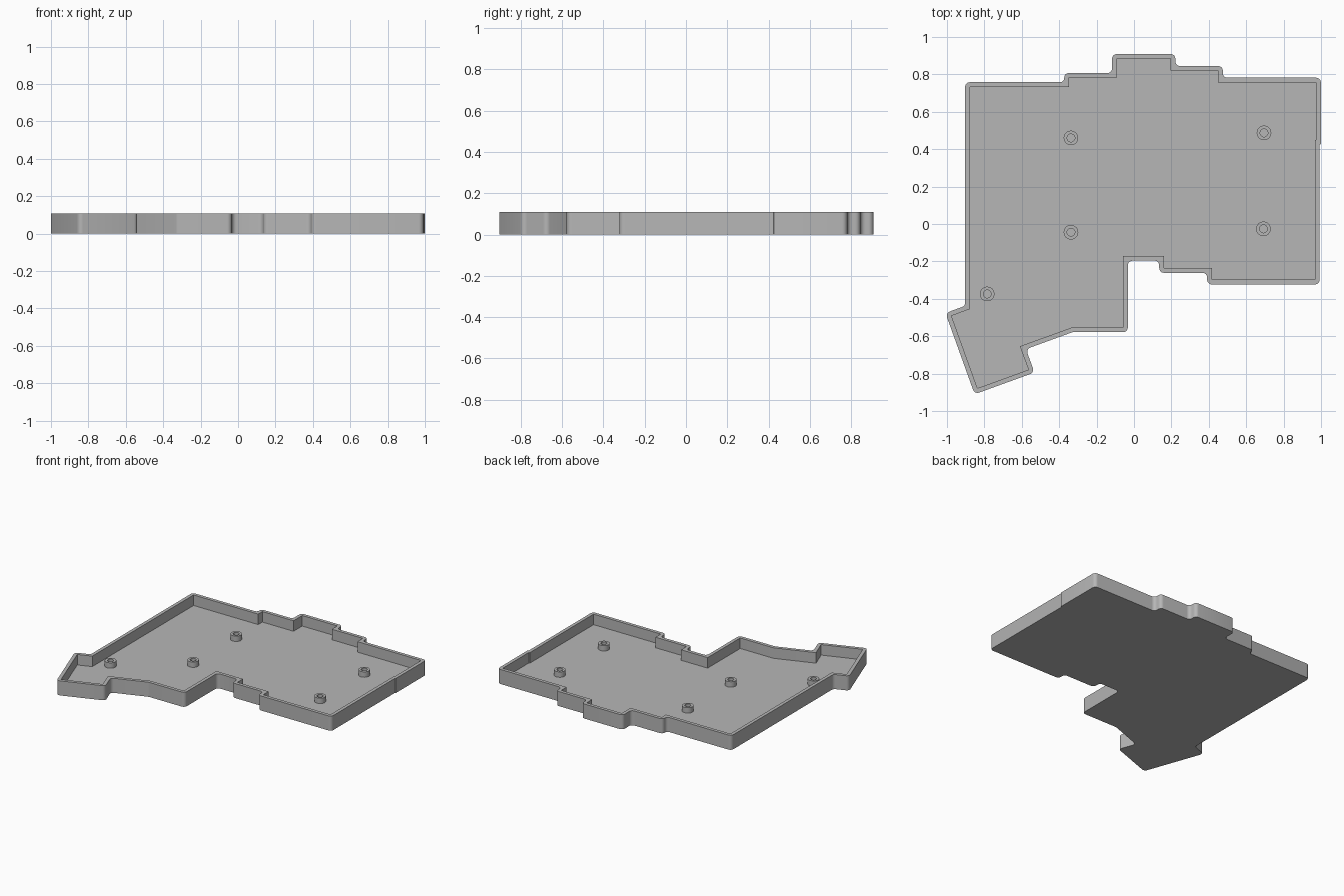
import bpy, bmesh, math
from mathutils import Vector

HEIGHT, FLOOR, POST_TOP = 0.108, 0.03, 0.07
WALL, FILLET, STEPS = 0.025, 0.025, 6

cube = bpy.data.objects.get("Cube")
if cube:
    bpy.data.objects.remove(cube)

grey = bpy.data.materials.new("plain_grey")
grey.use_nodes = True
colour = (0.47, 0.47, 0.47, 1)
grey.diffuse_color = colour
grey.node_tree.nodes["Principled BSDF"].inputs["Base Color"].default_value = colour

# Inner outline of the tray, clockwise from the back left corner
INNER = [Vector(p) for p in [
    (-.878, .733), (-.348, .733), (-.348, .782), (-.092, .782), (-.092, .884),
    (.196, .884), (.196, .82), (.45, .82), (.45, .757), (.974, .757),
    (.974, .45), (.967, .45), (.967, -.298), (.416, -.298), (.416, -.236),
    (.16, -.236), (.16, -.171), (-.058, -.171), (-.058, -.553), (-.332, -.553),
    (-.61, -.654), (-.564, -.779), (-.837, -.878), (-.976, -.491), (-.878, -.455)]]


def offset_outline(points, distance):
    """Push a clockwise outline outwards with mitred corners."""
    result = []
    for i, p in enumerate(points):
        a = (p - points[i - 1]).normalized()
        b = (points[(i + 1) % len(points)] - p).normalized()
        na, nb = Vector((-a.y, a.x)), Vector((-b.y, b.x))
        result.append(p + (na + nb) * distance / (1 + na.dot(nb)))
    return result


def round_corner(points, i):
    """Replace one corner by a short arc of points."""
    p, prev, nxt = points[i], points[i - 1], points[(i + 1) % len(points)]
    a, b = prev - p, nxt - p
    half = a.angle(b) / 2
    reach = min(FILLET / math.tan(half), 0.48 * a.length, 0.48 * b.length)
    start, end = p + a.normalized() * reach, p + b.normalized() * reach
    centre = p + (a.normalized() + b.normalized()).normalized() * reach / math.cos(half)
    u, v = start - centre, end - centre
    sweep = u.angle_signed(v)
    arc = []
    for k in range(STEPS + 1):
        t = -sweep * k / STEPS
        c, s = math.cos(t), math.sin(t)
        arc.append(centre + Vector((u.x * c - u.y * s, u.x * s + u.y * c)))
    return arc


def finish(bm, name):
    bmesh.ops.recalc_face_normals(bm, faces=bm.faces)
    mesh = bpy.data.meshes.new(name)
    bm.to_mesh(mesh)
    bm.free()
    mesh.materials.append(grey)
    obj = bpy.data.objects.new(name, mesh)
    bpy.context.collection.objects.link(obj)
    bpy.ops.object.select_all(action='DESELECT')
    obj.select_set(True)
    bpy.context.view_layer.objects.active = obj
    bpy.ops.object.shade_smooth_by_angle(angle=math.radians(30))
    return obj


def ring(bm, points, z):
    return [bm.verts.new((p.x, p.y, z)) for p in points]


def bridge(bm, low, high):
    for i in range(len(low)):
        bm.faces.new((low[i - 1], low[i], high[i], high[i - 1]))


# Tray: flat base, rounded outer wall, rim and sharp inner wall
corners = offset_outline(INNER, WALL)
arcs = [round_corner(corners, i) for i in range(len(corners))]
outer = [p for arc in arcs for p in arc]
bm = bmesh.new()
base, rim = ring(bm, outer, 0), ring(bm, outer, HEIGHT)
floor, lip = ring(bm, INNER, FLOOR), ring(bm, INNER, HEIGHT)
bm.faces.new(base)
bm.faces.new(floor)
bridge(bm, base, rim)
bridge(bm, floor, lip)
for i in range(len(lip)):
    first = i * (STEPS + 1)
    for k in range(STEPS):
        bm.faces.new((lip[i], rim[first + k], rim[first + k + 1]))
    bm.faces.new((lip[i - 1], rim[first - 1], rim[first], lip[i]))
finish(bm, "tray")


# Hollow screw posts standing on the floor
def screw_post(name, x, y, radius=0.039, hole=0.021, sides=32):
    def circle(r):
        return [Vector((x + r * math.cos(math.tau * k / sides),
                        y + r * math.sin(math.tau * k / sides))) for k in range(sides)]
    bm = bmesh.new()
    rings = [ring(bm, circle(r), z) for r, z in
             ((radius, FLOOR), (radius, POST_TOP), (hole, POST_TOP), (hole, FLOOR))]
    for low, high in zip(rings, rings[1:] + rings[:1]):
        bridge(bm, low, high)
    finish(bm, name)


for name, x, y in (("back_left", .695, .487), ("back_right", -.337, .46),
                   ("front_left", .692, -.026), ("front_right", -.337, -.044),
                   ("corner", -.785, -.374)):
    screw_post("screw_post_" + name, x, y)
